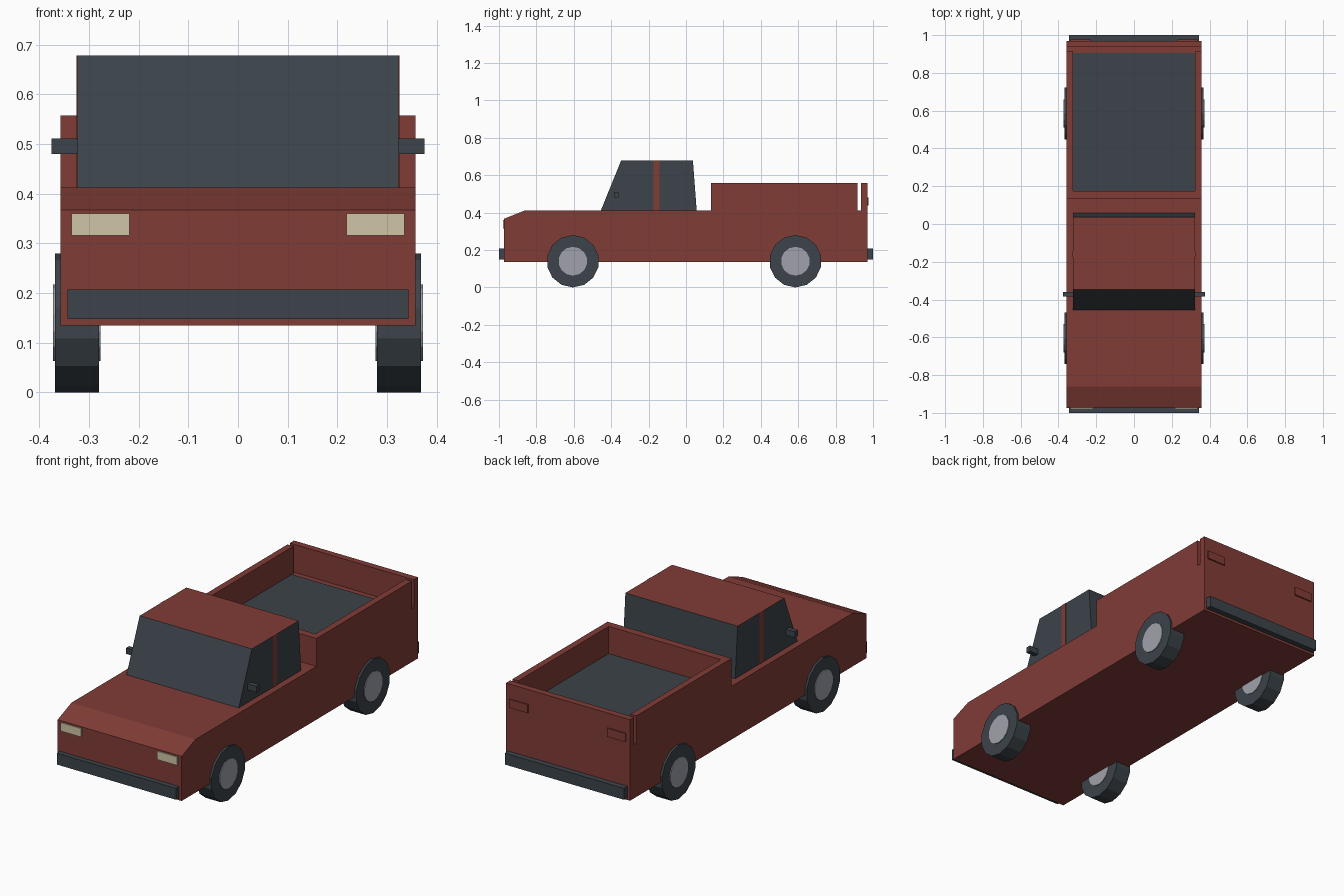
import bpy, bmesh, math
from mathutils import Matrix

if "Cube" in bpy.data.objects:
    bpy.data.objects.remove(bpy.data.objects["Cube"], do_unlink=True)


def material(name, rgb):
    m = bpy.data.materials.new(name)
    m.use_nodes = True
    m.diffuse_color = (*rgb, 1)
    m.node_tree.nodes["Principled BSDF"].inputs["Base Color"].default_value = (*rgb, 1)
    return m


red = material("red paint", (0.22, 0.045, 0.037))
dark = material("dark grey", (0.045, 0.056, 0.067))
cream = material("cream lamp", (0.62, 0.56, 0.38))
silver = material("silver hub", (0.35, 0.355, 0.41))


def finish(name, bm, *mats):
    bmesh.ops.recalc_face_normals(bm, faces=bm.faces)
    mesh = bpy.data.meshes.new(name)
    bm.to_mesh(mesh)
    bm.free()
    for m in mats:
        mesh.materials.append(m)
    obj = bpy.data.objects.new(name, mesh)
    bpy.context.collection.objects.link(obj)
    return obj


def prism(name, profile, x0, x1, *mats):
    """Extrude a (y, z) side profile from x0 to x1."""
    bm = bmesh.new()
    face = bm.faces.new([bm.verts.new((x0, y, z)) for y, z in profile])
    new = bmesh.ops.extrude_face_region(bm, geom=[face])["geom"]
    verts = [v for v in new if isinstance(v, bmesh.types.BMVert)]
    bmesh.ops.translate(bm, verts=verts, vec=(x1 - x0, 0, 0))
    return finish(name, bm, *mats)


def box(name, x0, x1, y0, y1, z0, z1, mat):
    return prism(name, [(y0, z0), (y1, z0), (y1, z1), (y0, z1)], x0, x1, mat)


def disc(name, x0, x1, y, z, radius, mat):
    bm = bmesh.new()
    bmesh.ops.create_cone(bm, cap_ends=True, segments=14, radius1=radius,
                          radius2=radius, depth=x1 - x0)
    bm.transform(Matrix.Translation(((x0 + x1) / 2, y, z))
                 @ Matrix.Rotation(math.pi / 2, 4, "Y")
                 @ Matrix.Rotation(math.pi / 2, 4, "Z"))
    # Turn the wheel so that one corner points straight down
    low = min(bm.verts, key=lambda v: v.co.z).co
    spin = math.atan2(low.y - y, z - low.z)
    bmesh.ops.rotate(bm, verts=bm.verts, cent=(0, y, z),
                     matrix=Matrix.Rotation(-spin, 3, "X"))
    return finish(name, bm, mat)


W = 0.357    # half width of the body
CAB = 0.323  # half width of the cab and load bed
DECK = 0.412
RIM = 0.557

# Lower body with sloping bonnet edge
prism("lower_body", [(-0.973, 0.135), (0.97, 0.135), (0.97, DECK),
                     (-0.86, DECK), (-0.973, 0.367)], -W, W, red)

# Cab: dark glass all round, with a painted roof
cab = prism("cab", [(-0.455, DECK), (0.057, DECK), (0.037, 0.678),
                    (-0.347, 0.678)], -CAB, CAB, dark, red)
for p in cab.data.polygons:
    if p.normal.z > 0.9:
        p.material_index = 1

# Load bed
box("bed_front_wall", -W, W, 0.135, 0.175, DECK, RIM, red)
box("bed_floor", -CAB, CAB, 0.175, 0.905, DECK - 0.004, DECK + 0.003, dark)
box("tailgate", -W, W, 0.936, 0.97, DECK, RIM, red)

# Bumpers
box("front_bumper", -0.343, 0.343, -1.0, -0.97, 0.148, 0.207, dark)
box("rear_bumper", -0.343, 0.343, 0.965, 1.0, 0.148, 0.207, dark)


def sided(side, a, b):
    return sorted((side * a, side * b))


# Parts found on both sides
for label, s in (("left", 1), ("right", -1)):
    box(label + "_bed_wall", *sided(s, CAB, W), 0.175, 0.917, DECK, RIM, red)
    box(label + "_door_pillar", *sided(s, CAB - 0.003, CAB + 0.002),
        -0.175, -0.142, DECK, 0.678, red)
    box(label + "_mirror", *sided(s, CAB - 0.01, 0.375),
        -0.385, -0.36, 0.48, 0.511, dark)
    box(label + "_headlight", *sided(s, 0.218, 0.335),
        -0.979, -0.971, 0.316, 0.36, cream)
    box(label + "_tail_plate", *sided(s, 0.228, 0.335),
        0.968, 0.977, 0.437, 0.481, red)
    for end, y in (("front", -0.605), ("rear", 0.585)):
        disc(f"{end}_{label}_tyre", *sided(s, 0.28, 0.368), y, 0.14, 0.14, dark)
        disc(f"{end}_{label}_hub", *sided(s, 0.277, 0.372), y, 0.14, 0.077, silver)
